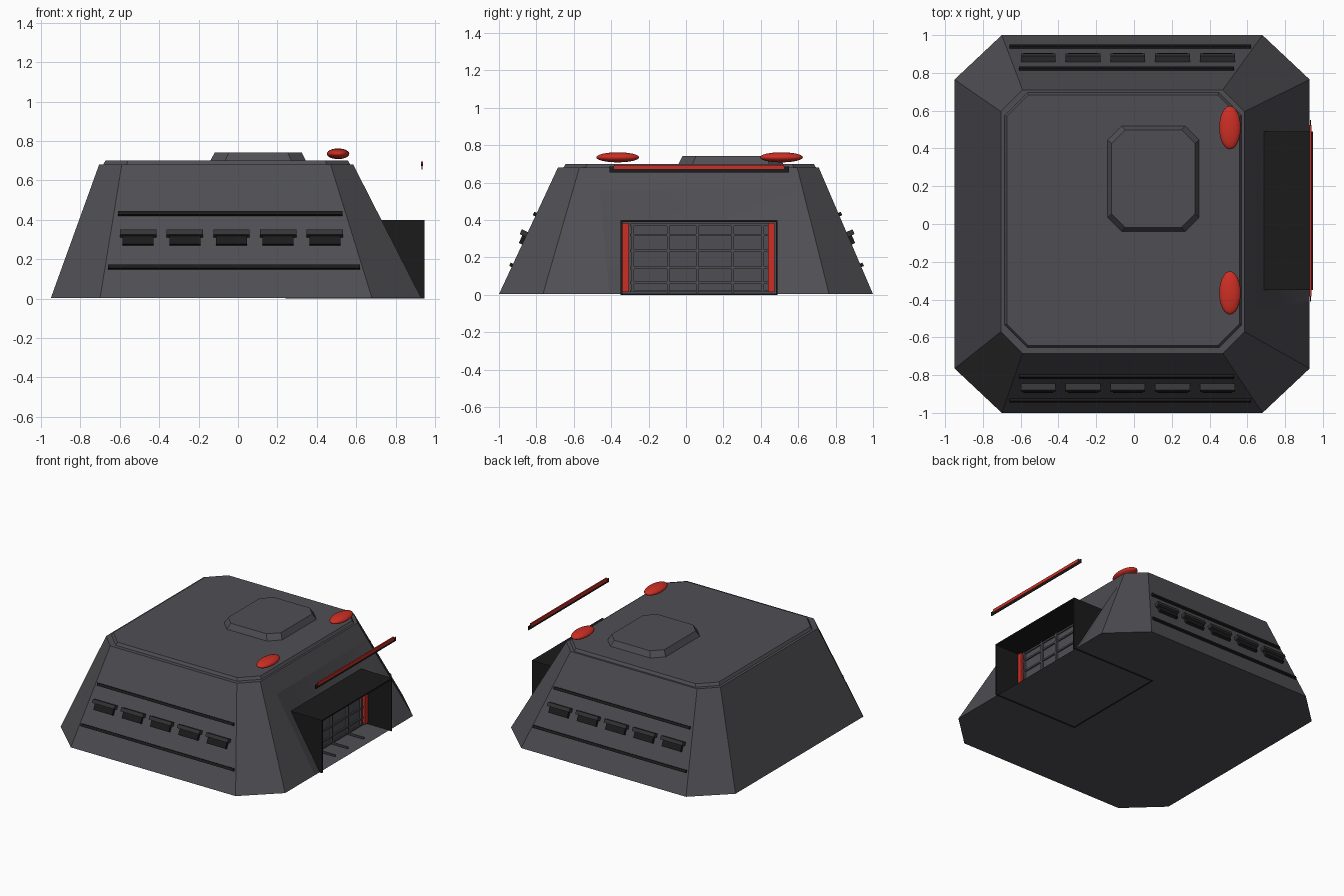
import bpy, bmesh, math

if "Cube" in bpy.data.objects:
    bpy.data.objects.remove(bpy.data.objects["Cube"])


def material(name, rgb):
    m = bpy.data.materials.new(name)
    m.diffuse_color = (*rgb, 1)
    m.use_nodes = True
    m.node_tree.nodes["Principled BSDF"].inputs["Base Color"].default_value = m.diffuse_color
    return m


GREY = material("hull_grey", (0.078, 0.076, 0.086))
DARK = material("vent_grey", (0.035, 0.035, 0.038))
BLACK = material("trim_black", (0.011, 0.011, 0.011))
RED = material("signal_red", (0.6, 0.028, 0.018))


def mesh_object(name, bm, mat):
    me = bpy.data.meshes.new(name)
    bm.to_mesh(me)
    bm.free()
    ob = bpy.data.objects.new(name, me)
    bpy.context.collection.objects.link(ob)
    me.materials.append(mat)
    return ob


def box(name, center, size, mat, tilt=0):
    bm = bmesh.new()
    bmesh.ops.create_cube(bm, size=1)
    bmesh.ops.scale(bm, vec=size, verts=bm.verts)
    ob = mesh_object(name, bm, mat)
    ob.location = center
    ob.rotation_euler.x = tilt
    return ob


def span(name, x, y, z, mat):
    return box(name, [(a + b) / 2 for a, b in (x, y, z)], [b - a for a, b in (x, y, z)], mat)


def octagon(bm, x0, x1, y0, y1, cx, cy, z):
    pts = [(x0 + cx, y0), (x1 - cx, y0), (x1, y0 + cy), (x1, y1 - cy),
           (x1 - cx, y1), (x0 + cx, y1), (x0, y1 - cy), (x0, y0 + cy)]
    return [bm.verts.new((x, y, z)) for x, y in pts]


def slab(name, x0, x1, y0, y1, c, z0, z1, inset):
    bm = bmesh.new()
    low = octagon(bm, x0, x1, y0, y1, c, c, z0)
    i = inset
    top = octagon(bm, x0 + i, x1 - i, y0 + i, y1 - i, c * 0.95, c * 0.95, z1)
    bm.faces.new(top)
    bm.faces.new(low[::-1])
    for k in range(8):
        n = (k + 1) % 8
        bm.faces.new((low[k], low[n], top[n], top[k]))
    return mesh_object(name, bm, GREY)


# Sloped hull with a shallow dent and an opening on the right
Z0, ZT = 0.003, 0.68
bm = bmesh.new()
B = octagon(bm, -0.95, 0.93, -1, 1, 0.25, 0.235, Z0)
T = octagon(bm, -0.705, 0.585, -0.685, 0.71, 0.115, 0.115, ZT)


def on_slope(y, z, push=0):
    return bm.verts.new((0.93 - 0.345 * (z - Z0) / (ZT - Z0) - push, y, z))


a, b, c, d = [on_slope(y, z) for y, z in ((-0.41, Z0), (-0.46, 0.56), (0.6, 0.56), (0.55, Z0))]
e, f, g, h = [on_slope(y, z, p) for y, z, p in
              ((-0.345, Z0, 0), (-0.345, 0.4, 0.04), (0.485, 0.4, 0.04), (0.485, Z0, 0))]
for k in range(8):
    n = (k + 1) % 8
    if k != 2:
        bm.faces.new((B[k], B[n], T[n], T[k]))
bm.faces.new(T)
bm.faces.new((B[:3] + [a, e, h, d] + B[3:])[::-1])
for quad in ((B[2], a, b, T[2]), (b, c, T[3], T[2]), (d, B[3], T[3], c)):
    bm.faces.new(quad)
for quad in ((a, e, f, b), (f, g, c, b), (h, d, c, g)):
    bm.faces.new(quad).smooth = True
mesh_object("hull", bm, GREY)

# Roof plate and hatch
slab("roof_plate", -0.685, 0.57, -0.655, 0.695, 0.12, 0.68, 0.70, 0.012)
slab("roof_hatch", -0.14, 0.345, -0.04, 0.52, 0.075, 0.70, 0.742, 0.022)

# Side strips and louvred vents, front and back
TILT = math.atan(0.31 / 0.68)
for s, side in ((-1, "front"), (1, "back")):
    slope = 0.315 if s < 0 else 0.29

    def face_y(z, out):
        return s * (1 - slope * z / 0.68 + out)

    for z, x0, x1 in ((0.43, -0.61, 0.53), (0.158, -0.66, 0.62)):
        box(side + "_strip", ((x0 + x1) / 2, face_y(z, 0.003), z), (x1 - x0, 0.025, 0.02),
            BLACK, s * TILT)
    for i in range(5):
        x = -0.507 + 0.237 * i
        box(side + "_vent_hood", (x, face_y(0.328, 0.015), 0.328), (0.185, 0.045, 0.028),
            DARK, s * TILT)
        box(side + "_vent_slot", (x, face_y(0.292, 0.006), 0.292), (0.158, 0.03, 0.046),
            BLACK, s * TILT)

# Doorway shell
for y in (-0.35, 0.48):
    span("doorway_wall", (0.24, 0.948), (y, y + 0.01), (0, 0.4), BLACK)
span("doorway_roof", (0.24, 0.948), (-0.35, 0.49), (0.39, 0.4), BLACK)
span("doorway_sill", (0.24, 0.25), (-0.35, 0.49), (0, 0.01), BLACK)

# Door panel with ribs and red posts
span("door_panel", (0.72, 0.735), (-0.34, 0.48), (0.004, 0.39), GREY)
for y in (-0.285, -0.095, 0.06, 0.25, 0.41):
    span("door_rib_upright", (0.735, 0.75), (y - 0.007, y + 0.007), (0.02, 0.385), GREY)
    if -0.2 < y < 0.3:
        span("floor_rib", (0.75, 0.88), (y - 0.007, y + 0.007), (0.012, 0.024), GREY)
for z in (0.02, 0.065, 0.145, 0.235, 0.32, 0.375):
    span("door_rib_level", (0.735, 0.745), (-0.3, 0.44), (z - 0.006, z + 0.006), GREY)
for y in (-0.34, 0.438):
    span("door_post", (0.735, 0.755), (y, y + 0.036), (0.015, 0.385), RED)

# Light bar ahead of the doorway
span("bar_backing", (0.932, 0.937), (-0.41, 0.55), (0.655, 0.685), BLACK)
span("bar_light", (0.930, 0.940), (-0.385, 0.525), (0.672, 0.695), RED)

# Roof beacons
for y in (0.51, -0.365):
    bm = bmesh.new()
    bmesh.ops.create_uvsphere(bm, u_segments=24, v_segments=12, radius=1)
    bmesh.ops.scale(bm, vec=(0.057, 0.115, 0.027), verts=bm.verts)
    for face in bm.faces:
        face.smooth = True
    mesh_object("roof_beacon", bm, RED).location = (0.508, y, 0.735)
